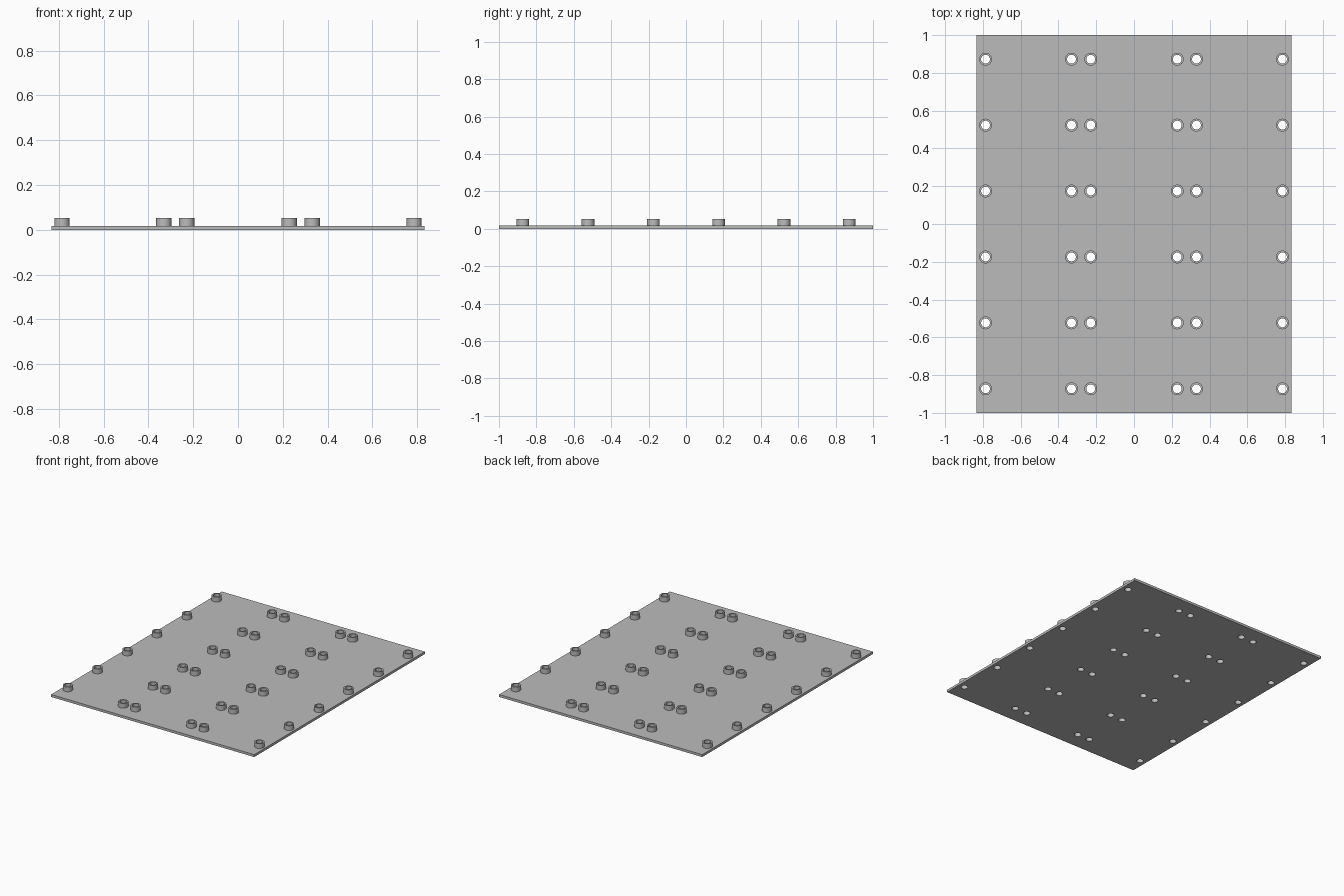
import bpy
import bmesh
import math
from mathutils import Matrix

cube = bpy.data.objects.get("Cube")
if cube:
    bpy.data.objects.remove(cube, do_unlink=True)

WIDTH, LENGTH, THICK, TOP = 1.667, 2.0, 0.018, 0.053
BOSS_R, HOLE_R, SIDES = 0.034, 0.0235, 32

# Mirrored columns and evenly spaced rows of standoffs
COLUMNS = [side * x for side in (-1, 1) for x in (0.229, 0.331, 0.786)]
ROWS = [(i - 2.5) * 0.349 for i in range(6)]

grey = bpy.data.materials.new("plain grey")
grey.use_nodes = True
colour = (0.5, 0.5, 0.5, 1)
grey.diffuse_color = colour
grey.node_tree.nodes["Principled BSDF"].inputs["Base Color"].default_value = colour


def add_object(name, bm):
    mesh = bpy.data.meshes.new(name)
    bm.to_mesh(mesh)
    bm.free()
    mesh.materials.append(grey)
    obj = bpy.data.objects.new(name, mesh)
    bpy.context.collection.objects.link(obj)
    return obj


def peg_grid(name, radius, bottom, top):
    """One cylinder at every standoff position."""
    bm = bmesh.new()
    for x in COLUMNS:
        for y in ROWS:
            bmesh.ops.create_cone(
                bm, cap_ends=True, segments=SIDES, radius1=radius, radius2=radius,
                depth=top - bottom,
                matrix=Matrix.Translation((x, y, (top + bottom) / 2)))
    return add_object(name, bm)


# Flat base plate
bm = bmesh.new()
bmesh.ops.create_cube(bm, size=1, matrix=Matrix.Translation((0, 0, THICK / 2))
                      @ Matrix.Diagonal((WIDTH, LENGTH, THICK, 1)))
base_plate = add_object("base_plate", bm)

# Round standoffs, and the cutter that bores through them and the plate
standoffs = peg_grid("standoffs", BOSS_R, THICK, TOP)
cutter = peg_grid("hole_cutter", HOLE_R, -0.1, 0.2)
cutter.hide_render = True

for obj in (base_plate, standoffs):
    bore = obj.modifiers.new("bore", 'BOOLEAN')
    bore.operation = 'DIFFERENCE'
    bore.solver = 'EXACT'
    bore.object = cutter
    bpy.ops.object.select_all(action='DESELECT')
    obj.select_set(True)
    bpy.context.view_layer.objects.active = obj
    bpy.ops.object.modifier_apply(modifier=bore.name)
    bpy.ops.object.shade_smooth_by_angle(angle=math.radians(30))

bpy.data.objects.remove(cutter, do_unlink=True)
